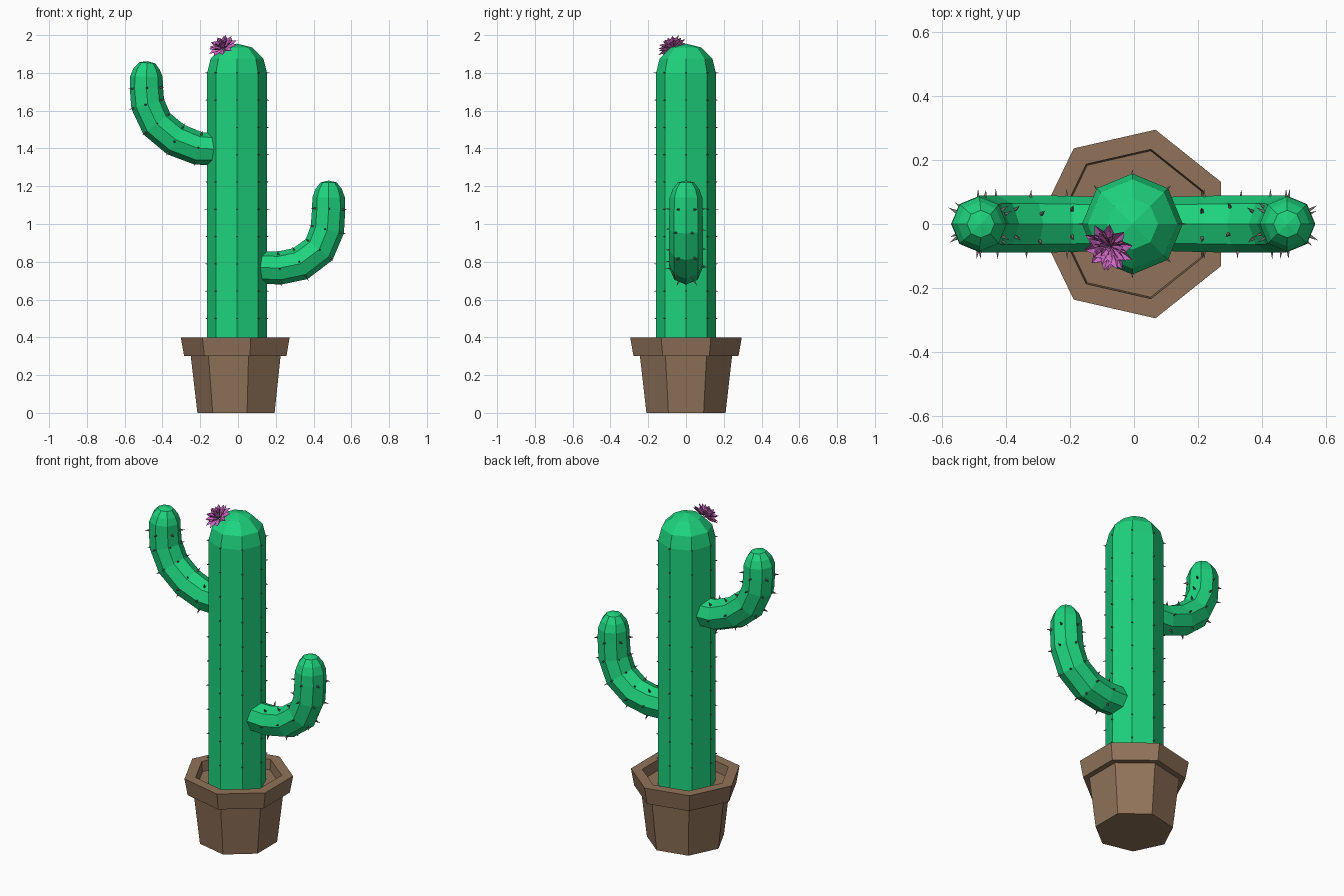
import bpy, math
from math import sin, cos, pi, radians
from mathutils import Vector

if "Cube" in bpy.data.objects:
    bpy.data.objects.remove(bpy.data.objects["Cube"])


def material(name, color):
    m = bpy.data.materials.new(name)
    m.diffuse_color = (*color, 1)
    m.use_nodes = True
    m.node_tree.nodes["Principled BSDF"].inputs["Base Color"].default_value = m.diffuse_color
    return m


GREEN = material("green", (0.013, 0.66, 0.21))
BROWN = material("clay", (0.28, 0.17, 0.1))
PINK = material("petal_pink", (0.62, 0.14, 0.55))
GREY = material("spine_grey", (0.2, 0.16, 0.15))


def make(name, verts, faces, mat):
    me = bpy.data.meshes.new(name)
    me.from_pydata([tuple(v) for v in verts], [], faces)
    me.update()
    me.materials.append(mat)
    ob = bpy.data.objects.new(name, me)
    bpy.context.collection.objects.link(ob)
    return ob


def frame(path, i):
    """Side directions of a path lying in the xz plane."""
    a, b = path[max(i - 1, 0)], path[min(i + 1, len(path) - 1)]
    t = (b - a).normalized()
    side = Vector((0, 1, 0))
    return side.cross(t), side


def tube(name, path, radii, sides, mat, phase=0.0):
    """Loft regular polygons along a path; a zero radius becomes a point."""
    verts, rings, faces = [], [], []
    for i, (p, r) in enumerate(zip(path, radii)):
        u, v = frame(path, i)
        n = 1 if r == 0 else sides
        rings.append([len(verts) + k for k in range(n)])
        for k in range(n):
            a = phase + 2 * pi * k / sides
            verts.append(p + r * (u * cos(a) + v * sin(a)))
    for a, b in zip(rings, rings[1:]):
        for k in range(sides):
            j = (k + 1) % sides
            if len(a) == 1:
                faces.append((a[0], b[j], b[k]))
            elif len(b) == 1:
                faces.append((a[k], a[j], b[0]))
            else:
                faces.append((a[k], a[j], b[j], b[k]))
    if len(rings[0]) > 1:
        faces.append(tuple(reversed(rings[0])))
    return make(name, verts, faces, mat)


# Seven-sided pot, with the rim and the soil floor inside it
profile = [(0, 0), (0.215, 0), (0.25, 0.3), (0.285, 0.3),
           (0.303, 0.4), (0.24, 0.4), (0.235, 0.34), (0, 0.34)]
verts, faces = [], []
for r, z in profile[1:-1]:
    for k in range(7):
        a = pi + 2 * pi * k / 7
        verts.append((r * cos(a), r * sin(a), z))
for i in range(len(profile) - 3):
    for k in range(7):
        j = (k + 1) % 7
        faces.append((i * 7 + k, i * 7 + j, i * 7 + 7 + j, i * 7 + 7 + k))
faces += [tuple(range(6, -1, -1)), tuple(range(35, 42))]
make("pot", verts, faces, BROWN)

# Trunk with a faceted dome
trunk = [(0.3, 0.158), (1.8, 0.158), (1.875, 0.14), (1.935, 0.08), (1.955, 0)]
tube("trunk", [Vector((-0.005, 0, z)) for z, r in trunk], [r for z, r in trunk], 8, GREEN)

# Arms: bent eight-sided tubes with rounded tips
ARM_R = [0.085, 0.088, 0.09, 0.09, 0.09, 0.088, 0.086, 0.07, 0.043, 0]
arms = {
    "right_arm": [(0.11, 0.77), (0.22, 0.767), (0.33, 0.79), (0.43, 0.865), (0.473, 0.97),
                  (0.48, 1.08), (0.48, 1.14), (0.48, 1.185), (0.48, 1.22), (0.48, 1.23)],
    "left_arm": [(-0.11, 1.397), (-0.21, 1.40), (-0.33, 1.447), (-0.43, 1.53), (-0.478, 1.635),
                 (-0.485, 1.72), (-0.485, 1.78), (-0.483, 1.82), (-0.48, 1.853), (-0.48, 1.862)],
}
paths = {n: [Vector((x, 0, z)) for x, z in pts] for n, pts in arms.items()}
for name, path in paths.items():
    tube(name, path, ARM_R, 8, GREEN)


def spines(name, spots, length, width):
    """Many small four-sided spikes, each given by a base point and direction."""
    verts, faces = [], []
    for p, d in spots:
        d = d.normalized()
        u = d.orthogonal().normalized()
        v = d.cross(u)
        s = len(verts)
        base = p - d * 0.006
        for k in range(4):
            a = k * pi / 2
            verts.append(base + width * (u * cos(a) + v * sin(a)))
        verts.append(p + d * length)
        faces += [(s + k, s + (k + 1) % 4, s + 4) for k in range(4)]
        faces.append((s + 3, s + 2, s + 1, s))
    make(name, verts, faces, GREY)


# Spines along the trunk ridges, leaving gaps where the arms join
spots = []
for k in range(8):
    d = Vector((cos(k * pi / 4), sin(k * pi / 4), 0))
    for i in range(10):
        z = 0.5 + 0.1445 * i
        if (k in (7, 0, 1) and abs(z - 0.77) < 0.12) or (k in (3, 4, 5) and abs(z - 1.4) < 0.12):
            continue
        spots.append((Vector((-0.005, 0, z)) + d * 0.158, d))
spines("trunk_spines", spots, 0.014, 0.006)

# Spines in rings around the arms
for name, path in paths.items():
    spots = []
    for i in range(1, 6):
        u, v = frame(path, i)
        for k in range(6):
            a = radians(22 + 60 * k + 10 * (i % 2))
            d = u * cos(a) + v * sin(a)
            spots.append((path[i] + d * 0.084, d))
    spines(name + "_spines", spots, 0.026, 0.008)

# Layered flower leaning to the front left of the dome
normal = Vector((-0.35, -0.45, 0.8)).normalized()
e1 = normal.orthogonal().normalized()
e2 = normal.cross(e1)
centre = Vector((-0.075, -0.068, 1.927))
verts, faces = [], []
for count, length, lift, turn in [(10, 0.085, 8, 0), (9, 0.08, 32, 15), (7, 0.068, 55, 5), (5, 0.055, 74, 30)]:
    for k in range(count):
        a = radians(turn) + 2 * pi * k / count
        out = e1 * cos(a) + e2 * sin(a)
        across = normal.cross(out)
        d = out * cos(radians(lift)) + normal * sin(radians(lift))
        up = normal * cos(radians(lift)) - out * sin(radians(lift))
        s = len(verts)
        w = length * 0.26
        mid = centre + d * length * 0.6
        verts += [centre + d * 0.005, mid + across * w + up * 0.008, centre + d * length,
                  mid - across * w + up * 0.008, mid - up * 0.004]
        faces += [(s, s + 4, s + 1), (s + 1, s + 4, s + 2), (s + 2, s + 4, s + 3), (s + 3, s + 4, s)]
make("flower", verts, faces, PINK)
